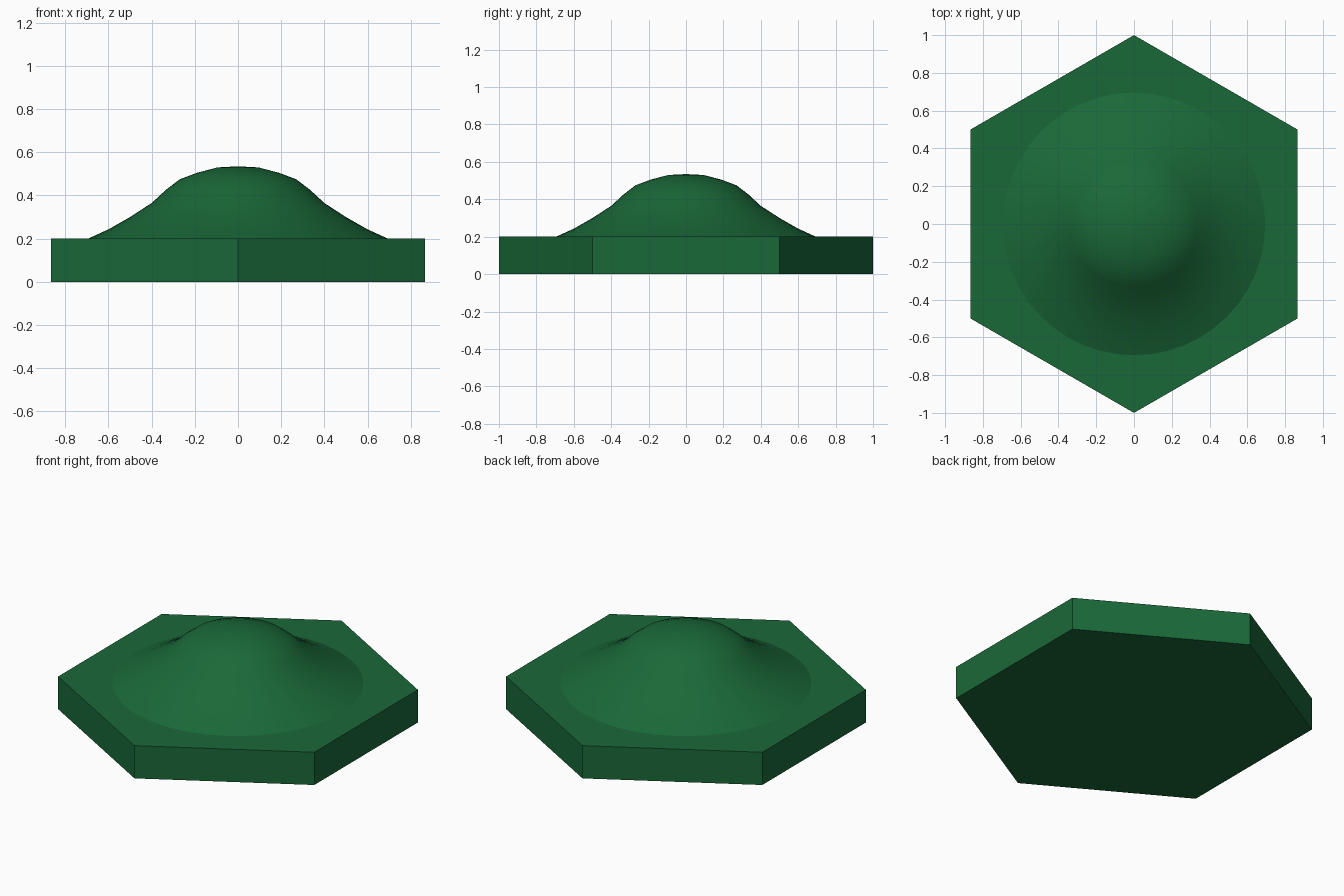
import bpy, bmesh, math

if "Cube" in bpy.data.objects:
    bpy.data.objects.remove(bpy.data.objects["Cube"])

green = bpy.data.materials.new("grass_green")
green.diffuse_color = (0.01, 0.14, 0.04, 1)
green.use_nodes = True
green.node_tree.nodes["Principled BSDF"].inputs["Base Color"].default_value = green.diffuse_color


def finish(bm, name):
    bmesh.ops.recalc_face_normals(bm, faces=bm.faces)
    mesh = bpy.data.meshes.new(name)
    bm.to_mesh(mesh)
    bm.free()
    mesh.materials.append(green)
    obj = bpy.data.objects.new(name, mesh)
    bpy.context.collection.objects.link(obj)
    return obj


# Hexagonal base with corners on the y axis
bm = bmesh.new()
hexagon = [bm.verts.new((math.sin(i * math.pi / 3), math.cos(i * math.pi / 3), 0)) for i in range(6)]
bottom = bm.faces.new(hexagon)
top = bmesh.ops.extrude_face_region(bm, geom=[bottom], use_keep_orig=True)
bmesh.ops.translate(bm, vec=(0, 0, 0.2), verts=[v for v in top["geom"] if isinstance(v, bmesh.types.BMVert)])
finish(bm, "hex_base")

# Rounded hill: a profile spun around z, its foot sunk just under the base top
profile = [(0, 0.535), (0.095, 0.53), (0.19, 0.505), (0.27, 0.475), (0.335, 0.425),
           (0.4, 0.365), (0.5, 0.3), (0.6, 0.243), (0.695, 0.2), (0.695, 0.19)]
bm = bmesh.new()
points = [bm.verts.new((r, 0, z)) for r, z in profile]
edges = [bm.edges.new(pair) for pair in zip(points, points[1:])]
bmesh.ops.spin(bm, geom=points + edges, axis=(0, 0, 1), cent=(0, 0, 0),
               angle=2 * math.pi, steps=48, use_merge=False)
bmesh.ops.remove_doubles(bm, verts=bm.verts, dist=0.0005)
bmesh.ops.holes_fill(bm, edges=[e for e in bm.edges if e.is_boundary], sides=0)
hill = finish(bm, "hill")
bpy.context.view_layer.objects.active = hill
hill.select_set(True)
bpy.ops.object.shade_smooth_by_angle(angle=math.radians(40))
